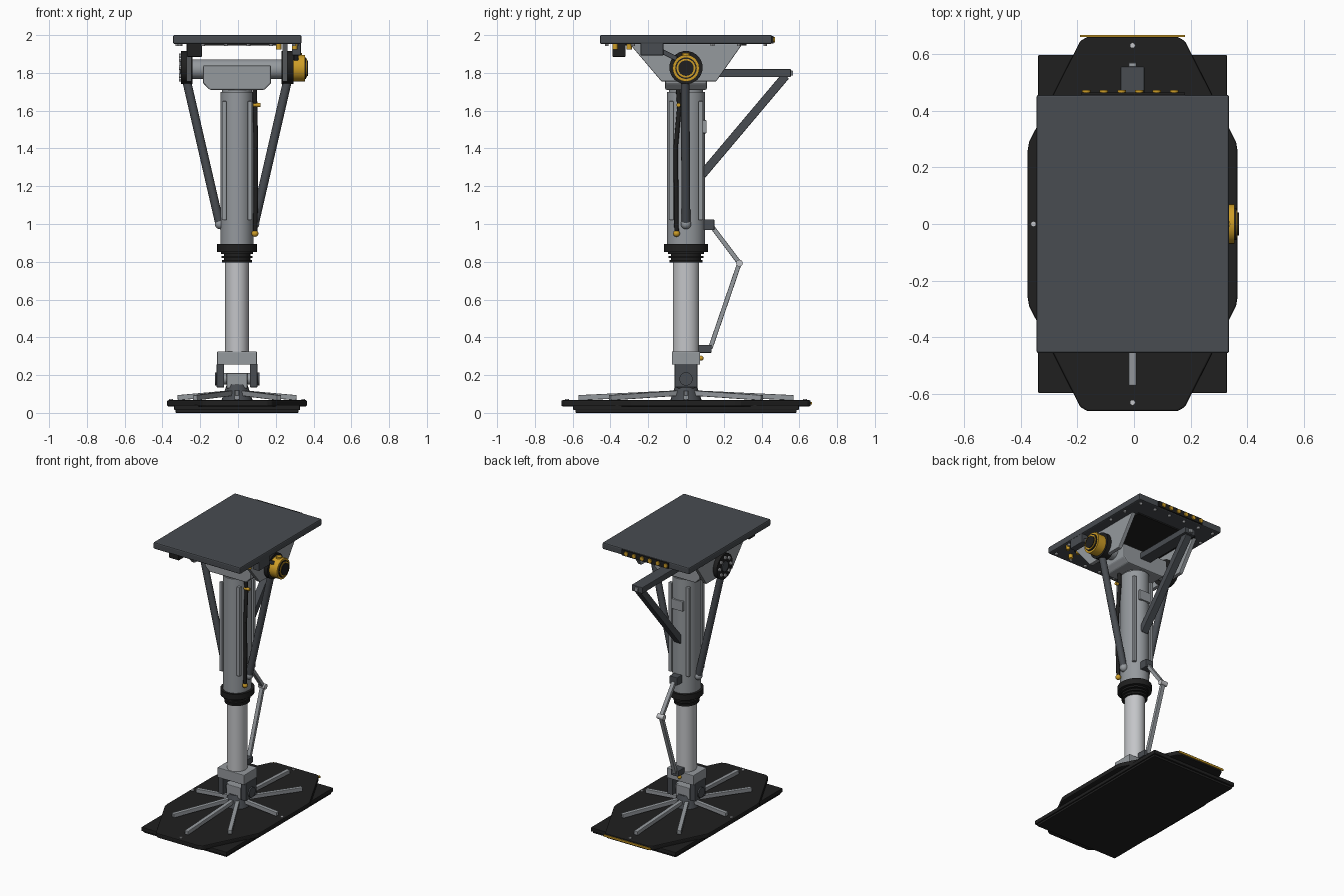
import bpy, bmesh, math
from mathutils import Vector, Matrix

if "Cube" in bpy.data.objects:
    bpy.data.objects.remove(bpy.data.objects["Cube"])

SHIFT = Vector((-0.005, 0, 0))


def material(name, rgb):
    m = bpy.data.materials.new(name)
    m.use_nodes = True
    m.diffuse_color = (*rgb, 1)
    m.node_tree.nodes["Principled BSDF"].inputs["Base Color"].default_value = (*rgb, 1)
    return m


SLATE = material("slate grey", (0.065, 0.072, 0.082))
BLACK = material("rubber black", (0.014, 0.014, 0.014))
GREY = material("painted grey", (0.30, 0.32, 0.34))
STEEL = material("polished steel", (0.55, 0.56, 0.58))
GOLD = material("amber yellow", (0.62, 0.34, 0.02))


def finish(name, bm, mat, bevel=0.0, smooth=False):
    bmesh.ops.recalc_face_normals(bm, faces=bm.faces)
    me = bpy.data.meshes.new(name)
    bm.to_mesh(me)
    bm.free()
    me.materials.append(mat)
    if smooth:
        for p in me.polygons:
            p.use_smooth = True
        me.set_sharp_from_angle(angle=math.radians(35))
    ob = bpy.data.objects.new(name, me)
    ob.location = SHIFT
    bpy.context.collection.objects.link(ob)
    if bevel:
        mod = ob.modifiers.new("bevel", 'BEVEL')
        mod.width, mod.segments = bevel, 2
    return ob


def box(name, x, y, z, mat, bevel=0.004):
    bm = bmesh.new()
    bmesh.ops.create_cube(bm, size=1)
    for v in bm.verts:
        v.co = [r[0] + (c + 0.5) * (r[1] - r[0]) for c, r in zip(v.co, (x, y, z))]
    return finish(name, bm, mat, bevel)


def aim(a, b):
    d = b - a
    return Matrix.Translation((a + b) / 2) @ d.to_track_quat('Z', 'Y').to_matrix().to_4x4()


def rod(name, a, b, r, mat, r2=None, sides=24, squash=1.0):
    """Round bar from a to b; squash widens it across y."""
    a, b = Vector(a), Vector(b)
    bm = bmesh.new()
    bmesh.ops.create_cone(bm, cap_ends=True, segments=sides, radius1=r,
                          radius2=r if r2 is None else r2, depth=(b - a).length)
    bm.transform(aim(a, b) @ Matrix.Diagonal((1, squash, 1, 1)))
    return finish(name, bm, mat, smooth=True)


def beam(name, a, b, w, h, mat):
    """Square bar from a to b, w wide level and h thick."""
    a, b = Vector(a), Vector(b)
    bm = bmesh.new()
    bmesh.ops.create_cube(bm, size=1)
    bm.transform(aim(a, b) @ Matrix.Diagonal((w, h, (b - a).length, 1)))
    return finish(name, bm, mat, 0.004)


def ball(name, c, r, mat):
    bm = bmesh.new()
    bmesh.ops.create_uvsphere(bm, u_segments=16, v_segments=10, radius=r)
    bm.transform(Matrix.Translation(c))
    return finish(name, bm, mat, smooth=True)


def prism(name, points, offset, mat, bevel=0.004):
    bm = bmesh.new()
    face = bm.faces.new([bm.verts.new(p) for p in points])
    ext = bmesh.ops.extrude_face_region(bm, geom=[face])
    verts = [g for g in ext["geom"] if isinstance(g, bmesh.types.BMVert)]
    bmesh.ops.translate(bm, verts=verts, vec=offset)
    return finish(name, bm, mat, bevel)


# Foot: layered pad, eight-sided plate, amber edge strip
box("pad_sole", (-0.325, 0.325), (-0.585, 0.585), (0, 0.018), BLACK)
box("pad_layer", (-0.333, 0.333), (-0.597, 0.597), (0.014, 0.042), BLACK)
quarter = [(0.16, 0.66), (0.185, 0.645), (0.365, 0.29), (0.37, 0.26)]
outline = quarter + [(x, -y) for x, y in reversed(quarter)]
outline += [(-x, -y) for x, y in quarter] + [(-x, y) for x, y in reversed(quarter)]
prism("foot_plate", [(x, y, 0.035) for x, y in outline], (0, 0, 0.032), BLACK, 0.006)
box("foot_edge_strip", (-0.185, 0.185), (0.66, 0.667), (0.045, 0.058), GOLD, 0)

# Radial ribs and bolts on the foot
for i in range(8):
    t = i * math.pi / 4
    c, s = math.cos(t), math.sin(t)
    beam(f"foot_rib_{i}", (0.04 * c, 0.05 * s, 0.105), (0.315 * c, 0.57 * s, 0.08), 0.028, 0.028, GREY)
for i, (x, y) in enumerate([(0, 0.63), (0, -0.63), (0.35, 0), (-0.35, 0)]):
    rod(f"foot_bolt_{i}", (x, y, 0.06), (x, y, 0.073), 0.01, STEEL, sides=12)

# Ankle: hub, lug, fork and pin
rod("ankle_hub", (0, 0, 0.06), (0, 0, 0.15), 0.085, SLATE, r2=0.055)
box("ankle_lug", (-0.055, 0.055), (-0.045, 0.045), (0.13, 0.21), GREY)
rod("ankle_pin", (-0.115, 0, 0.18), (0.115, 0, 0.18), 0.03, GREY)
for side in (-1, 1):
    box("ankle_fork", sorted((0.068 * side, 0.108 * side)), (-0.06, 0.06), (0.135, 0.26), SLATE)
    rod("ankle_pin_head", (0.105 * side, 0, 0.18), (0.118 * side, 0, 0.18), 0.035, SLATE)
box("ankle_block", (-0.105, 0.105), (-0.075, 0.075), (0.255, 0.325), GREY)
ball("grease_nipple", (0, 0.08, 0.29), 0.013, GOLD)

# Piston, wiper rings, collar and outer cylinder
rod("piston", (0, 0, 0.31), (0, 0, 0.9), 0.063, STEEL, sides=40, squash=1.1)
for i in range(3):
    z = 0.797 + i * 0.022
    rod(f"wiper_ring_{i}", (0, 0, z), (0, 0, z + 0.012), 0.079 + i * 0.003, BLACK, sides=32, squash=1.12)
rod("wiper_core", (0, 0, 0.81), (0, 0, 0.86), 0.07, BLACK, sides=32, squash=1.12)
rod("collar", (0, 0, 0.852), (0, 0, 0.893), 0.105, BLACK, sides=32, squash=1.12)
rod("cylinder", (0, 0, 0.89), (0, 0, 1.7), 0.088, GREY, sides=40, squash=1.14)
rod("cylinder_cap", (0, 0, 1.695), (0, 0, 1.735), 0.08, GREY, sides=40, squash=1.14)
rod("cylinder_neck", (0, 0, 1.73), (0, 0, 1.78), 0.065, GREY, sides=40, squash=1.1)
for sx in (-1, 1):
    for sy in (-1, 1):
        beam("cylinder_rail", (0.068 * sx, 0.078 * sy, 1.02), (0.068 * sx, 0.078 * sy, 1.65), 0.024, 0.024, GREY)
box("data_plate", (-0.045, 0.045), (0.09, 0.109), (1.48, 1.55), GREY)

# Head block and trunnion
head = [(-0.18, 1.745), (-0.145, 1.71), (0.145, 1.71), (0.18, 1.745), (0.18, 1.84), (-0.18, 1.84)]
prism("head_block", [(x, -0.11, z) for x, z in head], (0, 0.22, 0), GREY, 0.008)
rod("trunnion", (-0.25, 0, 1.82), (0.27, 0, 1.82), 0.052, GREY, sides=32)

# Deck with dark underside panel
box("deck", (-0.339, 0.341), (-0.456, 0.456), (1.953, 2.0), SLATE, 0.008)
box("deck_underside", (-0.235, 0.235), (-0.32, 0.32), (1.944, 1.955), BLACK, 0)
for i in range(6):
    x = -0.3 + i * 0.12
    for y in (-0.42, 0.42):
        rod("deck_bolt", (x, y, 1.942), (x, y, 1.956), 0.01, STEEL, sides=8)
for side in (-1, 1):
    for y in (-0.28, -0.14, 0.14, 0.28):
        rod("deck_side_bolt", (0.315 * side, y, 1.942), (0.315 * side, y, 1.956), 0.01, STEEL, sides=8)

# Side gussets, bearing discs and side struts
gusset = [(-0.30, 1.955), (-0.13, 1.755), (0.16, 1.755), (0.30, 1.955)]
for side in (-1, 1):
    prism("gusset", [(0.24 * side, y, z) for y, z in gusset], (0.028 * side, 0, 0), GREY)
    rod("bearing_disc", (0.235 * side, 0, 1.828), (0.298 * side, 0, 1.828), 0.088, BLACK, sides=32)
    rod("side_strut", (0.272 * side, -0.005, 1.78), (0.092 * side, 0, 1.0), 0.023, SLATE, sides=16)
    ball("strut_foot", (0.09 * side, 0, 1.0), 0.028, GREY)

# Amber knob on the left bearing, bolt circle on the right one
rod("knob", (0.295, 0, 1.825), (0.36, 0, 1.825), 0.071, GOLD, sides=24)
rod("knob_face", (0.355, 0, 1.825), (0.366, 0, 1.825), 0.057, BLACK, sides=24)
rod("knob_ring", (0.36, 0, 1.825), (0.37, 0, 1.825), 0.05, GOLD, sides=24)
rod("knob_centre", (0.362, 0, 1.825), (0.375, 0, 1.825), 0.041, BLACK, sides=24)
rod("knob_lug", (0.325, 0, 1.88), (0.325, 0, 1.905), 0.02, GOLD, sides=12)
rod("bearing_hub", (-0.295, 0, 1.828), (-0.304, 0, 1.828), 0.035, SLATE)
for i in range(8):
    t = i * math.pi / 4
    y, z = 0.062 * math.cos(t), 1.828 + 0.062 * math.sin(t)
    rod("bearing_bolt", (-0.295, y, z), (-0.308, y, z), 0.012, STEEL, sides=8)

# Boxes and small fittings below the deck
box("sensor_box", (-0.265, -0.185), (-0.39, -0.32), (1.885, 1.955), BLACK)
box("actuator_box", (0.29, 0.338), (-0.24, -0.12), (1.893, 1.965), SLATE)
beam("actuator_arm", (0.312, -0.13, 1.915), (0.312, -0.05, 1.875), 0.025, 0.025, SLATE)
for x, y in ((0.22, -0.30), (0.305, -0.30), (0.22, -0.375)):
    rod("deck_fitting", (x, y, 1.925), (x, y, 1.955), 0.014, GOLD, sides=12)

# Connector strip on the back edge
box("connector_strip", (-0.18, 0.185), (0.455, 0.464), (1.955, 1.995), BLACK, 0)
for i in range(6):
    x = -0.163 + i * 0.062
    rod(f"connector_{i}", (x, 0.46, 1.975), (x, 0.472, 1.975), 0.015, GOLD, sides=12)

# Rear bracket: level bar and diagonal brace
box("rear_bar", (-0.042, 0.042), (0.1, 0.555), (1.777, 1.82), SLATE)
beam("rear_brace", (0, 0.528, 1.785), (0, 0.085, 1.26), 0.05, 0.045, SLATE)
box("rear_bar_stop", (-0.014, 0.014), (0.553, 0.567), (1.785, 1.812), GREY)

# Scissor link at the back
box("upper_link_bracket", (-0.03, 0.03), (0.09, 0.15), (0.968, 1.025), SLATE)
box("lower_link_bracket", (-0.03, 0.03), (0.065, 0.135), (0.318, 0.36), SLATE)
beam("upper_link", (0, 0.135, 0.99), (0, 0.283, 0.793), 0.028, 0.024, GREY)
beam("lower_link", (0, 0.283, 0.793), (0, 0.128, 0.34), 0.028, 0.024, GREY)
rod("link_pin", (-0.025, 0.283, 0.793), (0.025, 0.283, 0.793), 0.018, STEEL, sides=16)

# Hose down the left side with amber ends
hose = [(0.09, -0.045, 1.77), (0.096, -0.035, 1.62), (0.1, -0.055, 1.4), (0.1, -0.052, 1.15), (0.095, -0.05, 0.95)]
for i in range(len(hose) - 1):
    rod(f"hose_{i}", hose[i], hose[i + 1], 0.012, BLACK, sides=12)
ball("hose_end", hose[-1], 0.018, GOLD)
rod("hose_fitting", (0.085, -0.04, 1.63), (0.125, -0.04, 1.63), 0.011, GOLD, sides=12)
